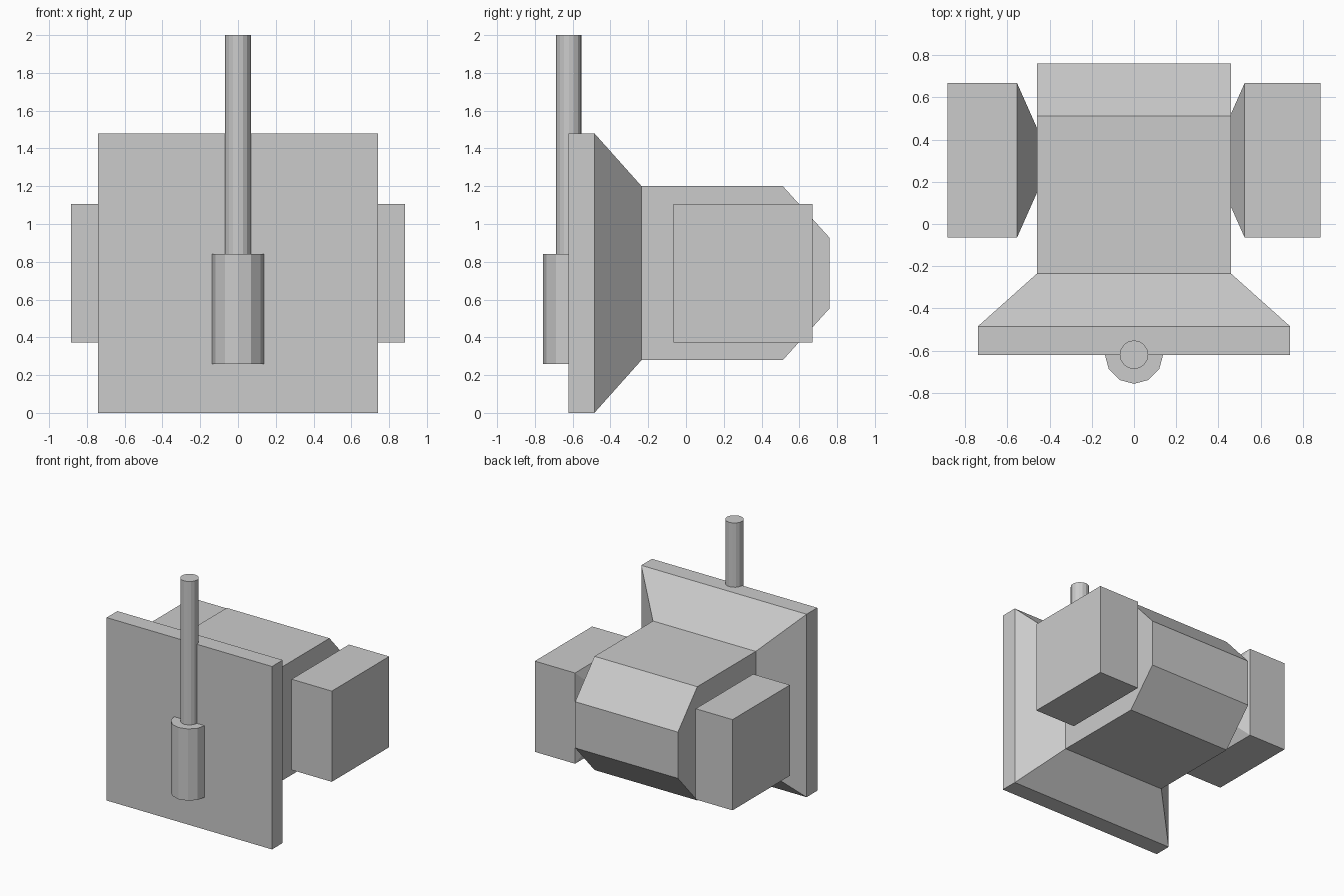
import bpy, bmesh
from mathutils import Vector

if "Cube" in bpy.data.objects:
    bpy.data.objects.remove(bpy.data.objects["Cube"])

CZ = 0.74  # shared centre height of plate, body and pods


def loft(name, sections, place):
    """Skin rectangular sections (position, half_a, half_b) into a closed solid."""
    bm = bmesh.new()
    rings = []
    for pos, a, b in sections:
        rings.append([bm.verts.new(place(pos, sa * a, sb * b))
                      for sa, sb in ((-1, -1), (1, -1), (1, 1), (-1, 1))])
    for r0, r1 in zip(rings, rings[1:]):
        for i in range(4):
            j = (i + 1) % 4
            bm.faces.new((r0[i], r0[j], r1[j], r1[i]))
    bm.faces.new(rings[0])
    bm.faces.new(rings[-1])
    bmesh.ops.recalc_face_normals(bm, faces=bm.faces)
    me = bpy.data.meshes.new(name)
    bm.to_mesh(me)
    bm.free()
    ob = bpy.data.objects.new(name, me)
    bpy.context.collection.objects.link(ob)
    return ob


def upright_cylinder(name, sides, radius, y, z0, z1, smooth=False):
    bpy.ops.mesh.primitive_cylinder_add(vertices=sides, radius=radius, depth=z1 - z0,
                                        location=(0, y, (z0 + z1) / 2),
                                        rotation=(0, 0, 0))
    ob = bpy.context.object
    ob.name = name
    if smooth:
        bpy.ops.object.shade_smooth_by_angle()
    return ob


# Front plate, flare and chamfered body, lofted from front to back
loft("plate_and_body",
     [(-0.622, 0.74, 0.74), (-0.485, 0.74, 0.74), (-0.235, 0.46, 0.46),
      (0.513, 0.46, 0.46), (0.76, 0.46, 0.187)],
     lambda p, a, b: Vector((a, p, CZ + b)))

# Side pods with tapered necks that run into the body
for name, side, inner in (("right_pod", 1, 0.525), ("left_pod", -1, 0.555)):
    neck = 0.25
    neck_half = 0.367 - 2.25 * (inner - 0.44)
    loft(name,
         [(0.44, neck_half, neck_half), (inner, 0.367, 0.367), (0.885, 0.367, 0.367)],
         lambda p, a, b, s=side: Vector((s * p, 0.302 + a, CZ + b)))

# Twelve-sided socket half sunk in the plate, and the rod it holds
upright_cylinder("rod_socket", 12, 0.138, -0.62, 0.26, 0.84)
upright_cylinder("rod", 16, 0.068, -0.62, 0.3, 2.0)
